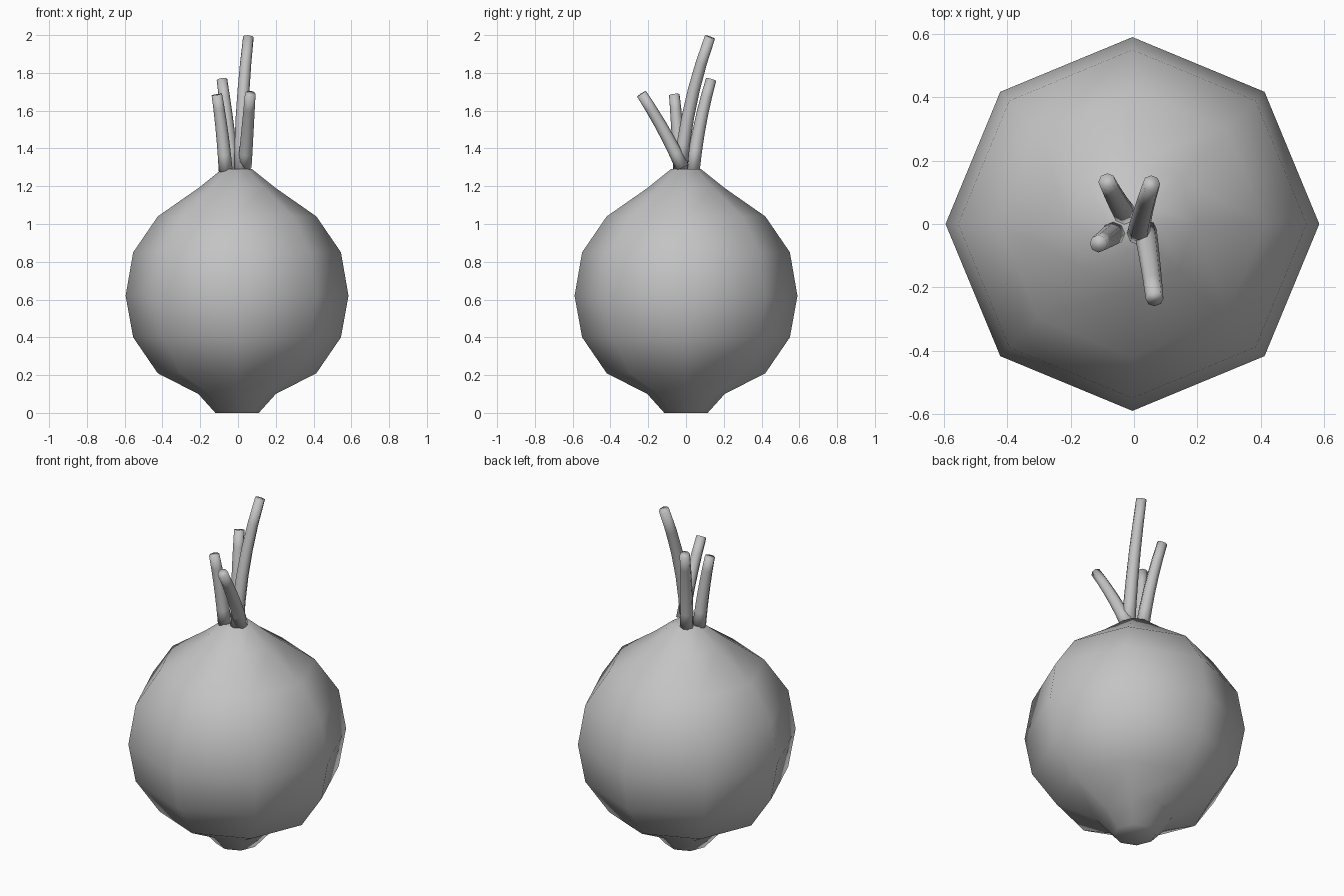
import bpy
import bmesh
from math import cos, sin, tau
from mathutils import Vector

cube = bpy.data.objects.get("Cube")
if cube:
    bpy.data.objects.remove(cube, do_unlink=True)

# One flat grey for the whole model
grey = bpy.data.materials.new("plain grey")
grey.use_nodes = True
colour = (0.55, 0.55, 0.55, 1)
grey.diffuse_color = colour
grey.node_tree.nodes["Principled BSDF"].inputs["Base Color"].default_value = colour


def loft(name, rings, sides=8):
    """Skin rings of (centre, radius, axis) into one closed smooth shape."""
    bm = bmesh.new()
    loops = []
    for centre, radius, axis in rings:
        turn = Vector((0, 0, 1)).rotation_difference(axis)
        loops.append([bm.verts.new(Vector(centre) + turn @ Vector(
            (radius * cos(tau * i / sides), radius * sin(tau * i / sides), 0)))
            for i in range(sides)])
    for low, high in zip(loops, loops[1:]):
        for i in range(sides):
            j = (i + 1) % sides
            bm.faces.new((low[i], low[j], high[j], high[i]))
    bm.faces.new(reversed(loops[0]))
    bm.faces.new(loops[-1])
    for face in bm.faces:
        face.smooth = True
    mesh = bpy.data.meshes.new(name)
    bm.to_mesh(mesh)
    bm.free()
    mesh.materials.append(grey)
    obj = bpy.data.objects.new(name, mesh)
    bpy.context.collection.objects.link(obj)
    return obj


# Bulb: eight-sided turned profile of (radius, height)
profile = [(0.115, 0), (0.205, 0.1), (0.42, 0.21), (0.55, 0.4), (0.59, 0.62),
           (0.55, 0.85), (0.42, 1.04), (0.205, 1.19), (0.08, 1.29)]
up = Vector((0, 0, 1))
loft("bulb", [((-0.005, 0, z), r, up) for r, z in profile])


# Stalks: tapered tubes along a bent path through base, middle and tip
def stalk(name, base, middle, tip, base_radius=0.037, tip_radius=0.028, steps=5):
    a, m, b = Vector(base), Vector(middle), Vector(tip)
    control = 2 * m - (a + b) / 2
    rings = []
    for k in range(steps + 1):
        t = k / steps
        point = a * (1 - t) ** 2 + control * 2 * t * (1 - t) + b * t ** 2
        axis = (control - a) * (1 - t) + (b - control) * t
        rings.append((point, base_radius + (tip_radius - base_radius) * t,
                      axis.normalized()))
    loft(name, rings)


stalk("tall_stalk", (0.015, -0.03, 1.28), (0.025, 0.025, 1.64), (0.055, 0.127, 1.99))
stalk("back_stalk", (-0.03, 0.035, 1.28), (-0.055, 0.075, 1.53), (-0.085, 0.133, 1.765))
stalk("side_stalk", (-0.065, -0.03, 1.28), (-0.085, -0.045, 1.49), (-0.112, -0.062, 1.685))
stalk("front_stalk", (0.035, -0.02, 1.3), (0.05, -0.115, 1.49), (0.065, -0.236, 1.69))
